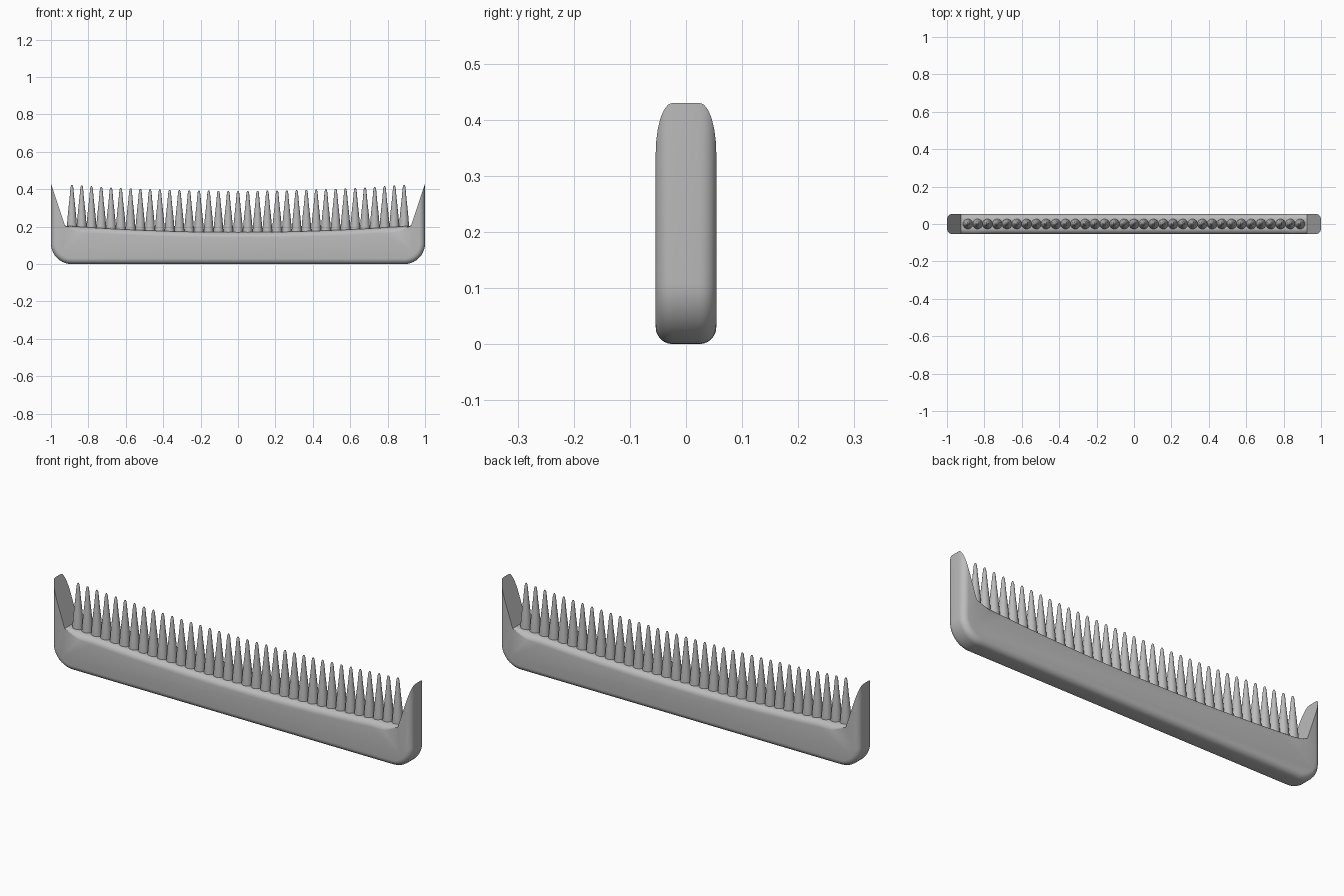
import bpy, bmesh, math

cube = bpy.data.objects.get("Cube")
if cube:
    bpy.data.objects.remove(cube, do_unlink=True)

# Single grey plastic
grey = bpy.data.materials.new("grey_plastic")
grey.use_nodes = True
colour = (0.5, 0.5, 0.5, 1)
grey.diffuse_color = colour
grey.node_tree.nodes["Principled BSDF"].inputs["Base Color"].default_value = colour

HALF_THICK = 0.054
ROUND = 0.03
CORNER = 0.11
TIP_Z = 0.43
FOOT_X = 0.925
TEETH = 35


def spine_z(x):
    """Height of the gently hollowed spine."""
    return 0.17 + 0.035 * (x / FOOT_X) ** 2


def finish(bm, name):
    bmesh.ops.recalc_face_normals(bm, faces=bm.faces)
    mesh = bpy.data.meshes.new(name)
    bm.to_mesh(mesh)
    bm.free()
    mesh.materials.append(grey)
    obj = bpy.data.objects.new(name, mesh)
    bpy.context.collection.objects.link(obj)
    bpy.ops.object.select_all(action="DESELECT")
    obj.select_set(True)
    bpy.context.view_layer.objects.active = obj
    bpy.ops.object.shade_smooth_by_angle(angle=math.radians(35))
    return obj


# Comb frame outline: right half of the bottom corner, mirrored, plus spine
corner = []
for i in range(11):
    a = math.pi / 2 * i / 10
    corner.append((1 - CORNER + CORNER * math.sin(a), CORNER - CORNER * math.cos(a)))
spine = [(FOOT_X * (1 - i / 12), spine_z(FOOT_X * (1 - i / 12))) for i in range(25)]
outline = corner + [(1, TIP_Z)] + spine + [(-1, TIP_Z)] + [(-x, z) for x, z in reversed(corner)]

bm = bmesh.new()
rings = [[bm.verts.new((x, y, z)) for x, z in outline] for y in (-HALF_THICK, HALF_THICK)]
count = len(outline)
for ring in rings:
    bm.faces.new(ring)
for i in range(count):
    j = (i + 1) % count
    bm.faces.new((rings[0][i], rings[0][j], rings[1][j], rings[1][i]))
bmesh.ops.recalc_face_normals(bm, faces=bm.faces)


# Round every long edge except the sharp inner slopes of the end prongs
def is_slope(edge):
    zs = sorted(v.co.z for v in edge.verts)
    xs = [abs(v.co.x) for v in edge.verts]
    return zs[1] > TIP_Z - 0.01 and min(xs) < 0.99


rim = [e for e in bm.edges
       if abs(e.verts[0].co.y - e.verts[1].co.y) < 1e-5 and not is_slope(e)]
bmesh.ops.bevel(bm, geom=rim, offset=ROUND, offset_type="OFFSET", segments=6,
                profile=0.5, affect="EDGES", clamp_overlap=False)
finish(bm, "comb_frame")

# Round tapered teeth: (radius, height above the spine)
tooth_profile = [(0.028, -0.03), (0.027, 0.0), (0.023, 0.05), (0.018, 0.1),
                 (0.0125, 0.15), (0.008, 0.2), (0.006, 0.214), (0.003, 0.221)]
SIDES = 16
bm = bmesh.new()
for t in range(TEETH):
    x = -0.888 + 1.776 * t / (TEETH - 1)
    base = spine_z(x)
    loops = []
    for r, h in tooth_profile:
        loops.append([bm.verts.new((x + r * math.cos(2 * math.pi * s / SIDES),
                                    r * math.sin(2 * math.pi * s / SIDES), base + h))
                      for s in range(SIDES)])
    for low, high in zip(loops, loops[1:]):
        for s in range(SIDES):
            n = (s + 1) % SIDES
            bm.faces.new((low[s], low[n], high[n], high[s]))
    bm.faces.new(loops[0])
    bm.faces.new(loops[-1])
finish(bm, "teeth")
